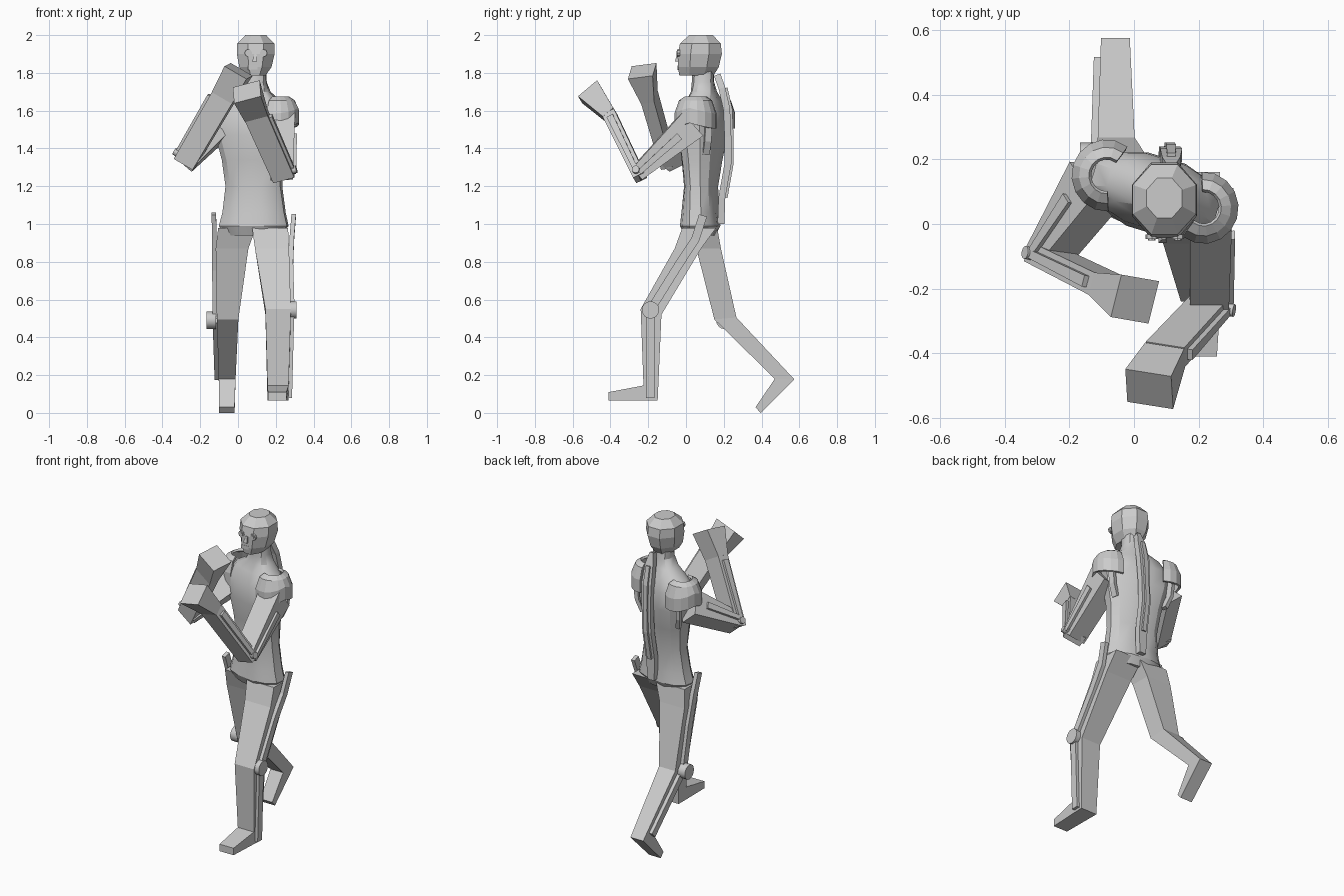
import bpy, bmesh, math
from mathutils import Vector as V

if "Cube" in bpy.data.objects:
    bpy.data.objects.remove(bpy.data.objects["Cube"])


def finish(name, bm, smooth=None):
    bmesh.ops.recalc_face_normals(bm, faces=bm.faces)
    me = bpy.data.meshes.new(name)
    bm.to_mesh(me)
    bm.free()
    ob = bpy.data.objects.new(name, me)
    bpy.context.collection.objects.link(ob)
    if smooth:
        bpy.ops.object.select_all(action='DESELECT')
        ob.select_set(True)
        bpy.context.view_layer.objects.active = ob
        bpy.ops.object.shade_smooth_by_angle(angle=math.radians(smooth))
    return ob


def loft(name, rings, smooth=None, closed=True):
    """Skin a list of point rings; closed rings get end caps."""
    bm = bmesh.new()
    vs = [[bm.verts.new(p) for p in r] for r in rings]
    n = len(vs[0])
    for a, b in zip(vs, vs[1:]):
        for i in range(n if closed else n - 1):
            j = (i + 1) % n
            bm.faces.new((a[i], a[j], b[j], b[i]))
    if closed:
        bm.faces.new(vs[0])
        bm.faces.new(vs[-1])
    return finish(name, bm, smooth)


def oval(cx, cy, z, hw, hd, twist=0, n=8, power=1.0, tilt=0):
    """Horizontal ring, flats facing the axes; tilt raises the back."""
    t, out, k = math.radians(twist), [], 1 / math.cos(math.pi / n)
    for i in range(n):
        a = 2 * math.pi * (i + .5) / n
        x, y = [math.copysign(abs(c * k) ** power, c) for c in (math.cos(a), math.sin(a))]
        out.append((cx + x * hw * math.cos(t) - y * hd * math.sin(t),
                    cy + x * hw * math.sin(t) + y * hd * math.cos(t), z + tilt * y))
    return out


def bar(name, pts, u):
    """Rectangular tube through (position, half width along u, half thickness)."""
    u = V(u).normalized()
    P = [V(p[0]) for p in pts]
    rings = []
    for i, (_, hu, hv) in enumerate(pts):
        t = P[min(i + 1, len(P) - 1)] - P[max(i - 1, 0)]
        v = t.cross(u).normalized()
        rings.append([P[i] + u * hu * a + v * hv * b
                      for a, b in ((1, 1), (-1, 1), (-1, -1), (1, -1))])
    return loft(name, rings)


def disc(name, loc, r, depth, axis, n=16):
    bm = bmesh.new()
    rot = V((0, 0, 1)).rotation_difference(V(axis)).to_matrix().to_4x4()
    rot.translation = V(loc)
    bmesh.ops.create_cone(bm, cap_ends=True, segments=n, radius1=r, radius2=r,
                          depth=depth, matrix=rot)
    return finish(name, bm, 35)


def leg(name, secs):
    """Sections: x range, then front-edge and back-edge (y, z)."""
    loft(name, [[(x0, y0, z0), (x1, y0, z0), (x1, y1, z1), (x0, y1, z1)]
                for x0, x1, y0, z0, y1, z1 in secs])


# torso and neck
loft("torso", [oval(*s, n=12, power=.85) for s in (
    (.08, .075, .94, .15, .075, -8), (.083, .075, .99, .182, .10, -8),
    (.085, .075, 1.06, .165, .092, -9), (.084, .08, 1.2, .148, .082, -12),
    (.075, .085, 1.34, .158, .098, -15), (.068, .09, 1.47, .185, .118, -17),
    (.065, .095, 1.58, .20, .11, -17), (.072, .098, 1.65, .155, .085, -17),
    (.085, .095, 1.70, .085, .065, -12), (.093, .09, 1.75, .058, .058, -5),
    (.095, .09, 1.83, .055, .056, 0))], smooth=30)

# head
loft("head", [oval(*s) for s in (
    (.09, .055, 1.785, .055, .09), (.092, .065, 1.83, .085, .108),
    (.094, .073, 1.90, .10, .117), (.094, .076, 1.955, .098, .108),
    (.094, .08, 2.0, .055, .062))])
for x in (.055, .135):
    disc("eye_rim", (x, -.04, 1.905), .02, .014, (0, 1, 0), 8)
    disc("eye", (x, -.044, 1.905), .012, .014, (0, 1, 0), 8)
bar("mouth", [((.052, -.037, 1.827), .011, .008), ((.104, -.037, 1.829), .011, .008)], (0, 0, 1))
bar("nose", [((.093, -.042, 1.90), .006, .006), ((.088, -.046, 1.86), .013, .012)], (1, 0, 0))

# spine plate with raised ridge
spine = [(.115, .165, 1.79, .012), (.115, .19, 1.72, .028), (.115, .215, 1.61, .034),
         (.112, .222, 1.46, .03), (.108, .222, 1.32, .03), (.105, .19, 1.14, .03),
         (.103, .185, 1.0, .022)]
bar("spine_plate", [((x, y, z), w, .018) for x, y, z, w in spine], (1, .0, 0))
bar("spine_ridge", [((x, y + .018, z), w * .45, .012) for x, y, z, w in spine[1:-1]], (1, 0, 0))

# shoulder pads and the straps behind them
for side, cx, cy, face in (("right", .215, .05, -17), ("left", -.085, .15, 163)):
    rings = []
    for z, r in ((1.535, .108), (1.615, .108), (1.655, .085), (1.675, .055)):
        arc = [math.radians(face + a) for a in range(-110, 111, 22)]
        rings.append([(cx + r * math.cos(a), cy + r * 1.03 * math.sin(a),
                       z - .03 * abs(math.sin(a - math.radians(face)))*(r > .1))
                      for a in arc])
    pad = loft(side + "_shoulder_pad", rings, closed=False)
    m = pad.modifiers.new("thickness", 'SOLIDIFY')
    m.thickness = .014
for side, pts in (("right", ((.265, .12, 1.54), (.255, .115, 1.44), (.225, .105, 1.37))),
                  ("left", ((-.10, .215, 1.54), (-.095, .205, 1.44), (-.075, .18, 1.37)))):
    bar(side + "_rib_strap", [(p, .018, .012) for p in pts], (-.2, 1, 0))

# arms: upper arm, forearm flaring into a fist, outer struts, elbow pin
arms = (
    ("right", (.235, .03, 1.525), (.232, -.255, 1.27), (.095, -.405, 1.58), (.047, -.51, 1.70),
     (1, .1, .05), (.95, -.15, .25), 1, .074, .066),
    ("left", (-.115, .13, 1.50), (-.268, -.10, 1.345), (-.075, -.195, 1.675), (.003, -.232, 1.81),
     (.75, -.1, -.65), (.86, -.15, -.5), -1, .068, .068))
for side, sh, el, wr, fe, ua, uf, s, fu, fv in arms:
    sh, el, wr, fe = map(V, (sh, el, wr, fe))
    ua, uf = V(ua).normalized(), V(uf).normalized()
    d1, d2 = (el - sh).normalized(), (wr - el).normalized()
    bar(side + "_upper_arm", [(sh, .065, .082), (el + d1 * .012, .06, .04)], ua)
    bar(side + "_forearm", [(el - d2 * .03, .058, .032), (wr, .062, .036)], uf)
    bar(side + "_fist", [(wr - d2 * .004, .063, .036), (fe, fu, fv)], uf)
    bar(side + "_upper_arm_strut", [(sh.lerp(el, .25) + ua * s * .066, .012, .02),
                                    (el + ua * s * .064, .012, .013)], ua)
    bar(side + "_forearm_strut", [(el + uf * s * .062, .012, .013),
                                  (el.lerp(wr, .92) + uf * s * .066, .012, .018)], uf)
    disc(side + "_elbow_pin", el + uf * s * .064, .02, .034, uf)

# legs with feet
leg("right_leg", [(.075, .265, -.02, .98, .16, .98), (.09, .27, -.06, .87, .08, .87),
                  (.145, .28, -.24, .55, -.13, .52), (.156, .268, -.225, .145, -.15, .066),
                  (.158, .256, -.41, .11, -.41, .066)])
leg("left_leg", [(-.105, .095, .02, .98, .165, .98), (-.118, .055, .055, .87, .185, .87),
                 (-.112, .002, .15, .495, .267, .505), (-.102, -.013, .47, .18, .574, .177),
                 (-.10, -.018, .368, .03, .395, 0)])

# leg braces: bent strut, knee disc and shin strut
braces = (
    ("right", ((.295, .09, 1.045), (.285, .05, .92), (.28, -.035, .79), (.287, -.185, .55)),
     ((.286, -.19, .54), (.274, -.19, .08)), (.292, -.188, .545), .034),
    ("left", ((-.128, .06, 1.055), (-.125, .10, .93), (-.125, .15, .76), (-.122, .20, .50)),
     ((-.122, .205, .49), (-.112, .50, .19)), (-.142, .205, .49), .05))
for side, thigh, shin, knee, depth in braces:
    bar(side + "_thigh_brace", [(p, .012, .022) for p in thigh], (1, 0, 0))
    bar(side + "_shin_brace", [(p, .012, .022) for p in shin], (1, 0, 0))
    disc(side + "_knee_disc", knee, .046, depth, (1, 0, 0))
